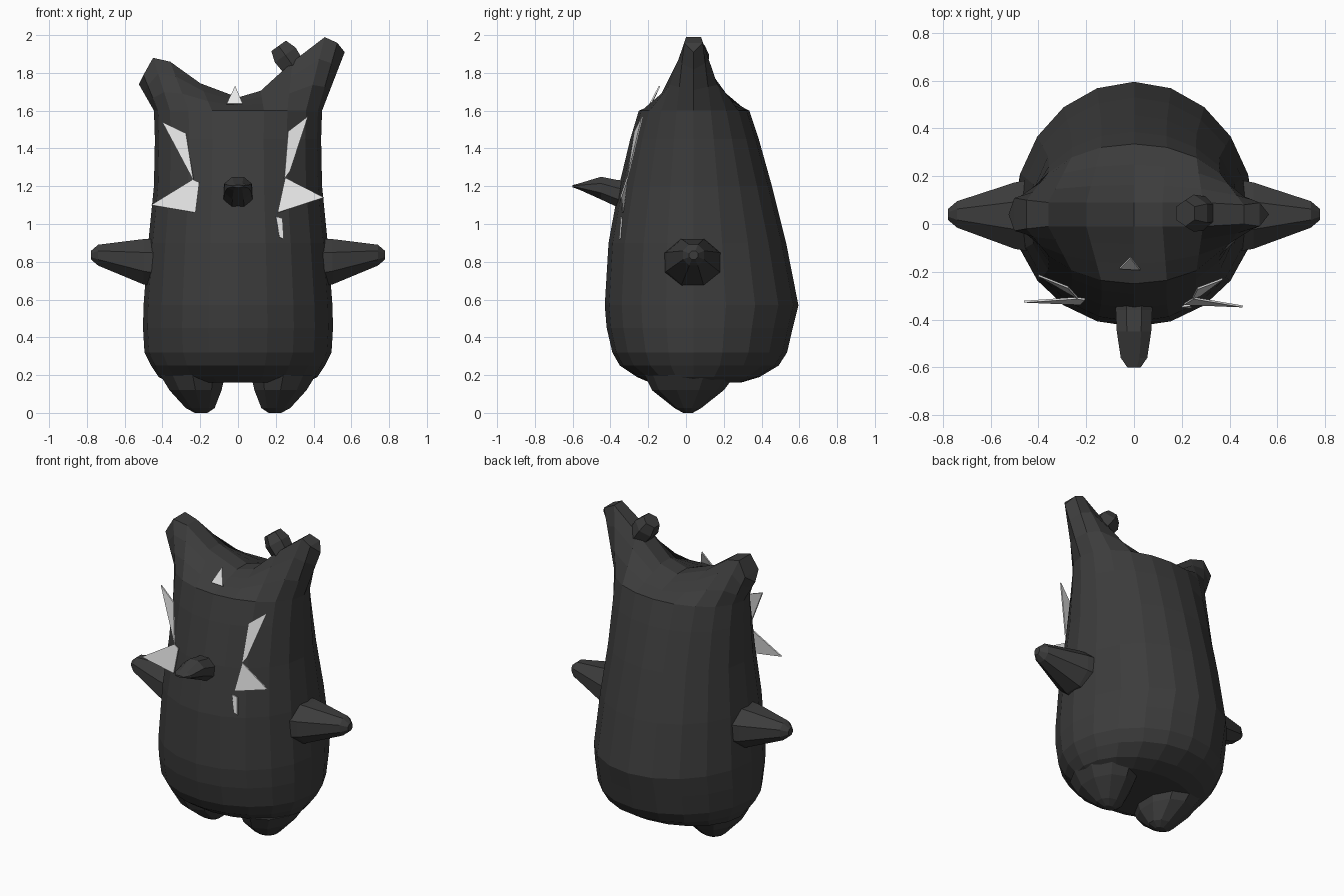
import bpy, bmesh, math
from mathutils import Vector

if "Cube" in bpy.data.objects:
    bpy.data.objects.remove(bpy.data.objects["Cube"])

def material(name, v):
    m = bpy.data.materials.new(name)
    m.diffuse_color = (v, v, v, 1)
    m.use_nodes = True
    m.node_tree.nodes["Principled BSDF"].inputs["Base Color"].default_value = m.diffuse_color
    return m

DARK = material("charcoal", 0.045)
WHITE = material("white", 0.8)

def make(name, bm, mat):
    bmesh.ops.recalc_face_normals(bm, faces=bm.faces)
    me = bpy.data.meshes.new(name)
    bm.to_mesh(me)
    bm.free()
    me.materials.append(mat)
    ob = bpy.data.objects.new(name, me)
    bpy.context.collection.objects.link(ob)
    return ob

def bridge(bm, rings):
    """Skin a list of vertex-coordinate rings; returns the vertex rings."""
    vs = [[bm.verts.new(p) for p in r] for r in rings]
    n = len(vs[0])
    for a, b in zip(vs, vs[1:]):
        for i in range(n):
            j = (i + 1) % n
            bm.faces.new((a[i], a[j], b[j], b[i]))
    return vs

def lookup(table, c):
    for p, q in zip(table, table[1:]):
        if c <= q[0] + 1e-6:
            t = (c - p[0]) / (q[0] - p[0])
            return [u + (v - u) * t for u, v in zip(p[1:], q[1:])]
    return table[-1][1:]

# ---- body with saddle-shaped crown and two uneven ears
N, CY = 20, 0.04
# z, half width, front y, back y
profile = [(0.16, 0.36, -0.19, 0.29), (0.19, 0.42, -0.26, 0.39), (0.25, 0.46, -0.35, 0.49),
           (0.32, 0.495, -0.39, 0.535), (0.45, 0.503, -0.42, 0.565), (0.57, 0.50, -0.43, 0.595),
           (0.90, 0.475, -0.41, 0.53), (1.20, 0.445, -0.355, 0.455), (1.45, 0.44, -0.295, 0.385),
           (1.60, 0.445, -0.25, 0.335)]
# cos(angle), ridge x, ridge z, ridge half depth
ridge = [(-1, -0.525, 1.74, 0.02), (-0.95, -0.50, 1.79, 0.07), (-0.81, -0.45, 1.88, 0.06),
         (-0.59, -0.36, 1.86, 0.05), (-0.31, -0.20, 1.745, 0.05), (0, 0, 1.67, 0.05),
         (0.31, 0.12, 1.705, 0.05), (0.59, 0.29, 1.86, 0.05), (0.81, 0.46, 1.99, 0.04),
         (0.95, 0.525, 1.96, 0.05), (1, 0.565, 1.91, 0.02)]
rings = []
angles = [2 * math.pi * i / N for i in range(N)]
for z, w, f, b in profile:
    rings.append([(w * math.cos(a), CY + math.sin(a) * ((b - CY) if math.sin(a) > 0 else (CY - f)), z)
                  for a in angles])
rim = rings[-1]
for s in (0.35, 0.7, 1.0):
    ring = []
    for a, p in zip(angles, rim):
        rx, rz, d = lookup(ridge, math.cos(a))
        side = 0 if abs(math.sin(a)) < 1e-6 else math.copysign(d, math.sin(a))
        ring.append(tuple(Vector(p).lerp(Vector((rx, CY + side, rz)), s)))
    rings.append(ring)
bm = bmesh.new()
vs = bridge(bm, rings)
bm.faces.new(vs[0])
top = vs[-1]
for i in range(N // 2):                       # close the ridge front to back
    quad = [top[i], top[i + 1], top[(N - i - 1) % N], top[(N - i) % N]]
    bm.faces.new(list(dict.fromkeys(quad)))
make("body", bm, DARK)

def tapered(name, stations, axis, sides, mat=DARK, phase=0.0):
    """Stations are (centre, radius u, radius v) along an axis direction."""
    axis = Vector(axis).normalized()
    u = Vector((0, 1, 0)) if abs(axis.y) < 0.5 else Vector((1, 0, 0))
    v = axis.cross(u)
    out = []
    for c, ru, rv in stations:
        out.append([Vector(c) + u * ru * math.cos(t) + v * rv * math.sin(t)
                    for t in (phase + 2 * math.pi * k / sides for k in range(sides))])
    b = bmesh.new()
    r = bridge(b, out)
    b.faces.new(r[0])
    b.faces.new(r[-1])
    return make(name, b, mat)

# ---- arms and feet, one per side
for s, side in ((-1, "left"), (1, "right")):
    tapered(side + "_arm", [((s * 0.40, 0.035, 0.79), 0.17, 0.145), ((s * 0.50, 0.035, 0.80), 0.15, 0.13),
                            ((s * 0.74, 0.04, 0.835), 0.06, 0.06), ((s * 0.778, 0.04, 0.835), 0.025, 0.025)],
            (s, 0, 0), 8, phase=math.pi / 8)
    tapered(side + "_foot", [((s * 0.24, 0.02, 0.20), 0.24, 0.18), ((s * 0.225, 0.01, 0.12), 0.19, 0.145),
                             ((s * 0.20, 0.01, 0.025), 0.07, 0.08), ((s * 0.195, 0.01, 0.0), 0.025, 0.035)],
            (0, 0, 1), 10)

# ---- snout
tapered("snout", [((0, -0.28, 1.15), 0.08, 0.085), ((0, -0.36, 1.16), 0.083, 0.078),
                  ((0, -0.45, 1.19), 0.078, 0.065), ((0, -0.56, 1.198), 0.06, 0.02),
                  ((0, -0.60, 1.20), 0.03, 0.006)], (0, -1, 0), 8, phase=math.pi / 8)

# ---- stubby knob on the taller ear
tapered("ear_knob", [((0.30, 0.045, 1.825), 0.07, 0.07), ((0.25, 0.045, 1.895), 0.078, 0.078),
                     ((0.215, 0.045, 1.943), 0.055, 0.055)], (-0.58, 0, 0.81), 6)

# ---- thin white shards on the face
shards = {
    "left_upper_shard": [(-0.40, -0.215, 1.54), (-0.275, -0.265, 1.48), (-0.235, -0.31, 1.23)],
    "left_lower_shard": [(-0.46, -0.325, 1.10), (-0.24, -0.31, 1.235), (-0.205, -0.315, 1.22), (-0.225, -0.335, 1.06)],
    "right_upper_shard": [(0.37, -0.23, 1.57), (0.265, -0.27, 1.49), (0.245, -0.31, 1.24), (0.275, -0.30, 1.28)],
    "right_lower_shard": [(0.455, -0.345, 1.14), (0.25, -0.31, 1.245), (0.21, -0.335, 1.06)],
    "right_drip": [(0.20, -0.345, 1.04), (0.235, -0.34, 1.03), (0.242, -0.35, 0.92), (0.22, -0.35, 0.93)],
    "brow_tooth": [(-0.06, -0.185, 1.635), (0.025, -0.19, 1.635), (-0.015, -0.14, 1.73)],
}
for name, pts in shards.items():
    b = bmesh.new()
    b.faces.new([b.verts.new(p) for p in pts])
    ob = make(name, b, WHITE)
    mod = ob.modifiers.new("thickness", 'SOLIDIFY')
    mod.thickness = 0.008
    mod.offset = 0
